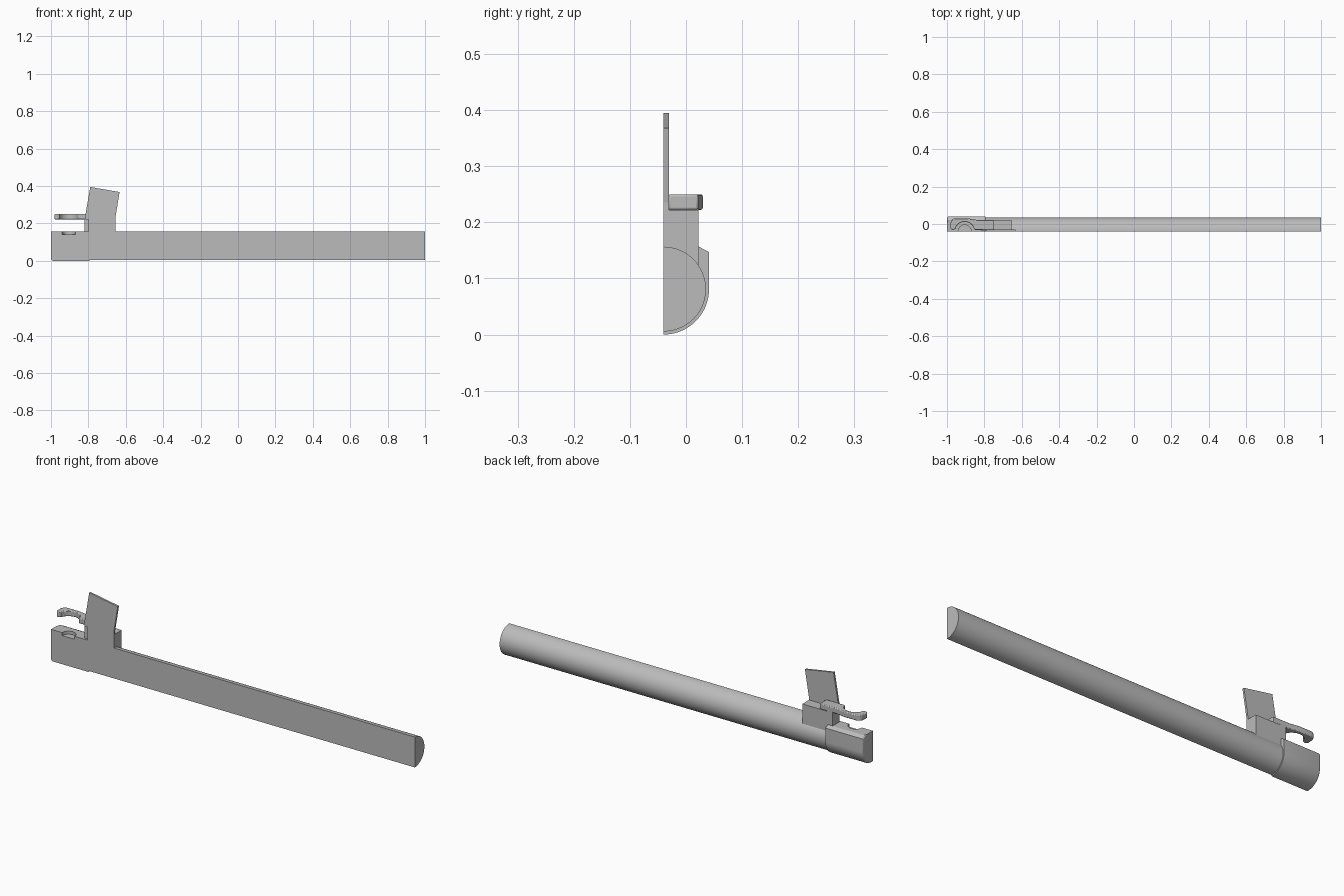
import bpy, bmesh
from math import sin, cos, pi, radians
from mathutils import Matrix

cube = bpy.data.objects.get("Cube")
if cube:
    bpy.data.objects.remove(cube, do_unlink=True)

grey = bpy.data.materials.new("plain grey")
grey.use_nodes = True
grey.diffuse_color = (0.5, 0.5, 0.5, 1)
grey.node_tree.nodes["Principled BSDF"].inputs["Base Color"].default_value = (0.5, 0.5, 0.5, 1)

# Axis mappings for extruded outlines: (u, v, depth) -> (x, y, z)
AXES = {
    "x": lambda u, v, d: (d, u, v),
    "y": lambda u, v, d: (u, d, v),
    "z": lambda u, v, d: (u, v, d),
}


def extrude(name, outline, axis, start, end):
    """Solid prism from a 2D outline along one axis."""
    bm = bmesh.new()
    to3d = AXES[axis]
    low = [bm.verts.new(to3d(u, v, start)) for u, v in outline]
    high = [bm.verts.new(to3d(u, v, end)) for u, v in outline]
    bm.faces.new(low)
    bm.faces.new(high)
    n = len(outline)
    for i in range(n):
        j = (i + 1) % n
        bm.faces.new((low[i], low[j], high[j], high[i]))
    bmesh.ops.recalc_face_normals(bm, faces=bm.faces)
    mesh = bpy.data.meshes.new(name)
    bm.to_mesh(mesh)
    bm.free()
    mesh.materials.append(grey)
    obj = bpy.data.objects.new(name, mesh)
    bpy.context.collection.objects.link(obj)
    return obj


def arc(cu, cv, r, a, b, steps=32):
    return [(cu + r * cos(radians(a + (b - a) * i / steps)),
             cv + r * sin(radians(a + (b - a) * i / steps))) for i in range(steps + 1)]


def smooth(obj):
    bpy.ops.object.select_all(action="DESELECT")
    bpy.context.view_layer.objects.active = obj
    obj.select_set(True)
    bpy.ops.object.shade_smooth_by_angle(angle=radians(25))


FLAT = -0.04    # flat cut face of the half model
MID = 0.081     # height of the rod axis

# Long half-round rod
rod = extrude("rod", arc(FLAT, MID, 0.0755, -90, 90, 48), "x", -0.82, 1)

# Collar: round below, square shoulder with a sloped top edge above
collar_outline = arc(FLAT, MID, 0.081, -90, 0) + [(0.041, 0.147), (0.022, 0.157), (FLAT, 0.157)]
collar = extrude("end_collar", collar_outline, "x", -1, -0.795)

# Chamfer the outer end rim, leaving the flat cut alone
bm = bmesh.new()
bm.from_mesh(collar.data)
rim = [e for e in bm.edges
       if all(v.co.x < -0.99 for v in e.verts)
       and sum(v.co.y for v in e.verts) / 2 > FLAT + 0.001
       and sum(v.co.z for v in e.verts) / 2 < 0.155]
bmesh.ops.bevel(bm, geom=rim, offset=0.012, segments=3, profile=0.5, affect="EDGES")
bm.to_mesh(collar.data)
bm.free()

# Shallow half-round socket in the collar top
socket = extrude("socket_cutter", arc(-0.905, FLAT, 0.035, 0, 360, 40)[:-1], "z", 0.142, 0.2)
socket.hide_render = True
socket.hide_viewport = True
cut = collar.modifiers.new("socket", "BOOLEAN")
cut.operation = "DIFFERENCE"
cut.solver = "EXACT"
cut.object = socket

# Block rising behind the tab, with a short web under the clip
block = extrude("bracket_block", [(-0.8, 0.1), (-0.655, 0.1), (-0.655, 0.222), (-0.8, 0.222)],
                "y", FLAT, 0.022)
web = extrude("clip_web", [(-0.822, 0.15), (-0.79, 0.15), (-0.79, 0.23), (-0.822, 0.23)],
              "y", -0.03, 0.022)

# Leaning thin tab
tab = extrude("tab", [(-0.8, 0.15), (-0.655, 0.15), (-0.655, 0.235), (-0.633, 0.368),
                      (-0.79, 0.395), (-0.815, 0.25), (-0.815, 0.222), (-0.8, 0.222)],
              "y", FLAT, -0.03)

# C-shaped clip arm with a rounded hook end
clip_outline = ([(-0.75, -0.031), (-0.75, 0.022), (-0.84, 0.022), (-0.89, 0.03)]
                + arc(-0.955, 0.005, 0.025, 90, 180, 8)
                + arc(-0.968, -0.018, 0.013, 180, 280, 8)
                + arc(-0.905, FLAT, 0.052, 165, 10, 24))
clip = extrude("clip_arm", clip_outline, "z", 0.222, 0.25)
bevel = clip.modifiers.new("soft edge", "BEVEL")
bevel.width = 0.004
bevel.segments = 2
bevel.limit_method = "ANGLE"
bevel.angle_limit = radians(50)

for part in (rod, collar, clip):
    smooth(part)
